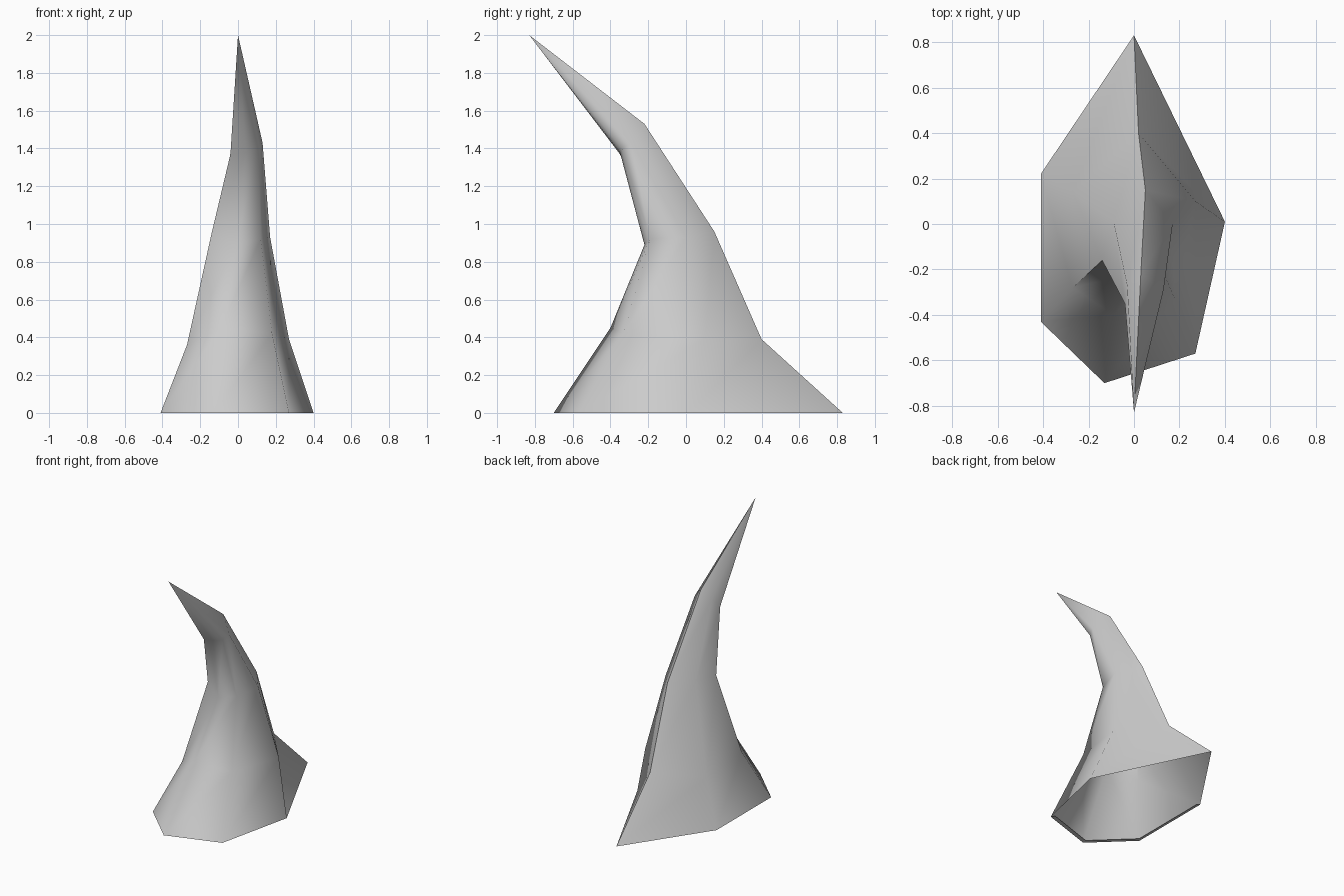
import bpy, bmesh, math

if "Cube" in bpy.data.objects:
    bpy.data.objects.remove(bpy.data.objects["Cube"])

# One plain grey material
grey = bpy.data.materials.new("horn grey")
grey.diffuse_color = (0.6, 0.6, 0.6, 1)
grey.use_nodes = True
grey.node_tree.nodes["Principled BSDF"].inputs["Base Color"].default_value = grey.diffuse_color

# Six-sided cross-sections, from the base up.
# Order: back, right back, right front, front, left front, left back
rings = [
    [(0, .83, 0), (.40, .01, 0), (.27, -.57, 0),
     (-.13, -.70, 0), (-.41, -.43, 0), (-.41, .22, 0)],
    [(.02, .40, .39), (.27, .10, .39), (.18, -.33, .42),
     (-.09, -.40, .45), (-.27, -.28, .36), (-.27, .14, .33)],
    [(.05, .15, .96), (.17, 0, .93), (.12, -.19, .92),
     (-.01, -.22, .89), (-.14, -.16, .95), (-.09, .01, .96)],
    [(.03, -.22, 1.53), (.13, -.29, 1.43), (.11, -.34, 1.40),
     (.04, -.35, 1.38), (-.04, -.35, 1.37), (-.03, -.27, 1.46)],
]
tip_point = (0, -.83, 2)

# Bent horn with an open base
bm = bmesh.new()
loops = [[bm.verts.new(p) for p in ring] for ring in rings]
tip = bm.verts.new(tip_point)
for low, high in zip(loops, loops[1:]):
    for i in range(6):
        j = (i + 1) % 6
        bm.faces.new((low[j], low[i], high[i], high[j]))
for i in range(6):
    bm.faces.new((loops[-1][(i + 1) % 6], loops[-1][i], tip))
bmesh.ops.recalc_face_normals(bm, faces=bm.faces)

# Narrow lip turned inwards along the front of the rim
base = loops[0]
inner = [bm.verts.new((v.co.x * .95, v.co.y * .95, 0)) for v in base[2:]]
for i in range(3):
    bm.faces.new((base[i + 2], base[i + 3], inner[i + 1], inner[i]))
bmesh.ops.recalc_face_normals(bm, faces=bm.faces)

mesh = bpy.data.meshes.new("bent_horn")
bm.to_mesh(mesh)
bm.free()
mesh.materials.append(grey)
horn = bpy.data.objects.new("bent_horn", mesh)
bpy.context.collection.objects.link(horn)

# Soft shading along the body, sharp at the rim
bpy.context.view_layer.objects.active = horn
horn.select_set(True)
bpy.ops.object.shade_smooth_by_angle(angle=math.radians(60))
